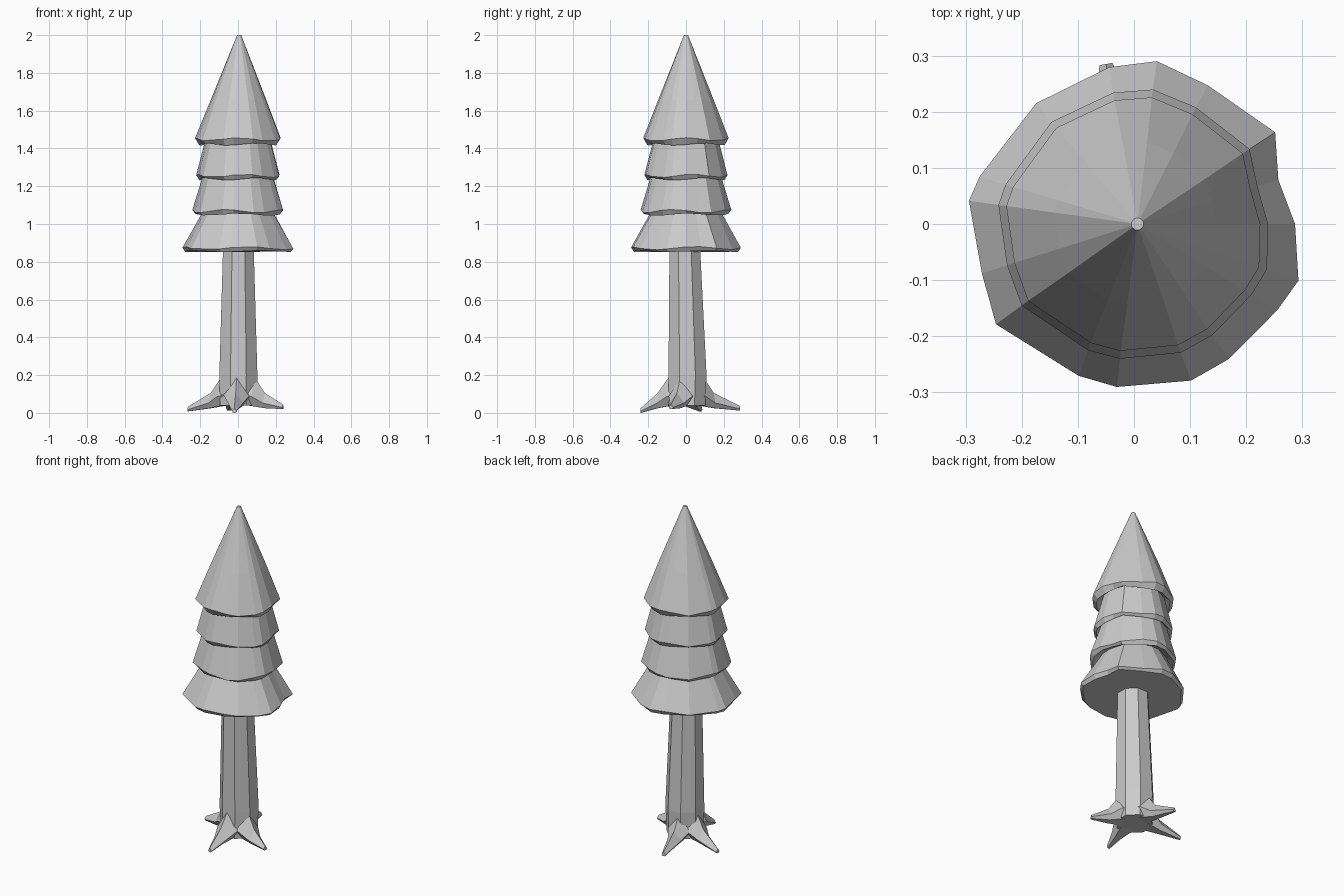
import bpy, bmesh, random
from math import cos, sin, radians, atan2, hypot, pi
from mathutils import Vector

if "Cube" in bpy.data.objects:
    bpy.data.objects.remove(bpy.data.objects["Cube"])

random.seed(4)


def loft(name, rings):
    """Join equal-sized rings of points into a closed flat-shaded solid."""
    bm = bmesh.new()
    loops = [[bm.verts.new(p) for p in ring] for ring in rings]
    n = len(loops[0])
    for a, b in zip(loops, loops[1:]):
        for i in range(n):
            j = (i + 1) % n
            bm.faces.new((a[i], a[j], b[j], b[i]))
    bm.faces.new(loops[0][::-1])
    bm.faces.new(loops[-1])
    bmesh.ops.recalc_face_normals(bm, faces=bm.faces)
    mesh = bpy.data.meshes.new(name)
    bm.to_mesh(mesh)
    bm.free()
    obj = bpy.data.objects.new(name, mesh)
    bpy.context.collection.objects.link(obj)
    return obj


# Foliage: irregular outline (angle, radius) of the lowest skirt
outline = [(0, .287), (17, .269), (33, .30), (62, .28), (82, .293), (99, .283),
           (129, .277), (163, .288), (172, .297), (198, .285), (216, .304),
           (250, .288), (264, .292), (290, .297), (305, .294), (329, .298),
           (341, .31)]


def foliage_ring(radius, z, wobble, wave=0.0, centre=(0, 0)):
    ring = []
    for i, (deg, r) in enumerate(outline):
        k = (r / .289 - 1) * wobble + 1
        a = radians(deg)
        dz = wave * sin(a * 4 + radius * 90)
        ring.append((centre[0] + radius * k * cos(a),
                     centre[1] + radius * k * sin(a), z + dz))
    return ring


rings = [foliage_ring(.275, .856, 1, .004), foliage_ring(.289, .872, 1, .009)]
# Each skirt: top radius of the one below, then lower edge and lip
skirts = [(.18, 1.075, .225, 1.05, .240, 1.068),
          (.185, 1.258, .205, 1.238, .220, 1.255),
          (.172, 1.448, .205, 1.422, .226, 1.448)]
for top_r, top_z, low_r, low_z, lip_r, lip_z in skirts:
    rings.append(foliage_ring(top_r, top_z, .4))
    rings.append(foliage_ring(low_r, low_z, .5, .006))
    rings.append(foliage_ring(lip_r, lip_z, .6, .009))
rings.append(foliage_ring(.146, 1.66, .4, 0, (.003, 0)))
rings.append(foliage_ring(.011, 2.0, 0, 0, (.006, 0)))
loft("foliage", rings)

# Trunk: eight-sided, slightly tapered and leaning
trunk = []
for r, z, cy in [(.105, .04, .005), (.109, .2, .008), (.087, .9, -.007)]:
    trunk.append([(r * cos(pi / 8 + i * pi / 4) + .002,
                   cy + r * sin(pi / 8 + i * pi / 4), z) for i in range(8)])
loft("trunk", trunk)

# Roots: ridge-shaped, tapering down and out to the ground
tips = [(-.02, -.24, 0), (.238, -.08, .02), (-.265, .075, .008), (-.05, .285, .012)]
for n, (x, y, z) in enumerate(tips):
    out = Vector((x, y, 0)).normalized()
    side = Vector((-out.y, out.x, 0))
    up = Vector((0, 0, 1))
    length = hypot(x, y)
    sections = [(.03, .2, .045, .08), (.095, .185, .035, .065),
                (.15, .105, .025, .04), (length, z + .025, z, .012)]
    rings = []
    for d, top, bottom, half in sections:
        mid = bottom + (top - bottom) * .35
        rings.append([out * d + up * top,
                      out * d + side * half + up * mid,
                      out * d + side * half * .5 + up * bottom,
                      out * d - side * half * .5 + up * bottom,
                      out * d - side * half + up * mid])
    loft(f"root_{n + 1}", rings)
